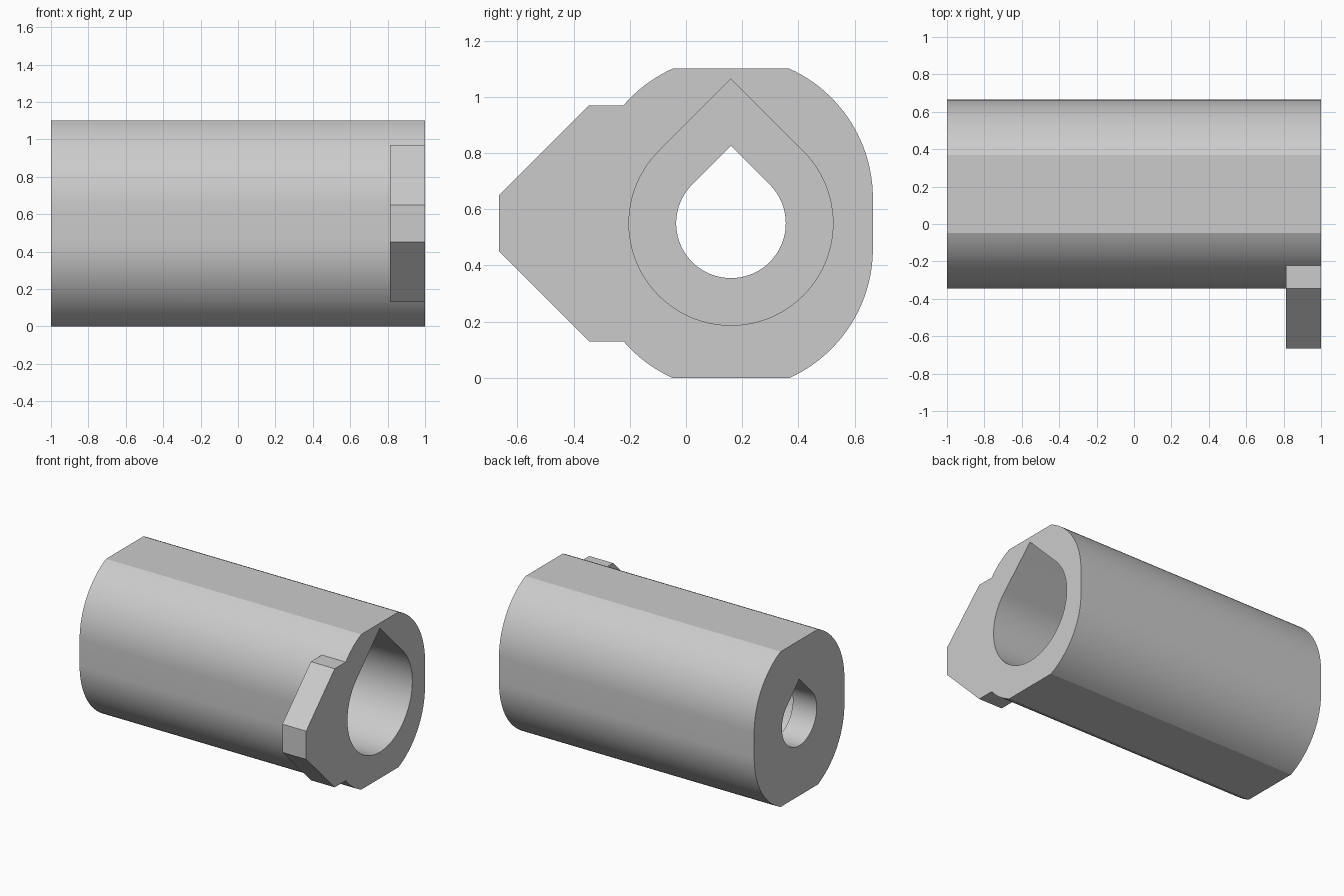
import bpy, bmesh
from math import sin, cos, radians, sqrt, asin, degrees

cube = bpy.data.objects.get("Cube")
if cube:
    bpy.data.objects.remove(cube, do_unlink=True)

AXIS_Y, AXIS_Z = 0.16, 0.55    # centre line of the barrel
WALL = 0.187                   # thickness of the lug and of the end wall

grey = bpy.data.materials.new("plain grey")
grey.use_nodes = True
colour = (0.6, 0.6, 0.6, 1)
grey.diffuse_color = colour
grey.node_tree.nodes["Principled BSDF"].inputs["Base Color"].default_value = colour


def arc(cy, cz, r, start, end, steps):
    angles = [radians(start + (end - start) * i / steps) for i in range(steps + 1)]
    return [(cy + r * cos(a), cz + r * sin(a)) for a in angles]


def prism(name, profile, x0, x1):
    """Extrude a (y, z) profile along x."""
    bm = bmesh.new()
    face = bm.faces.new([bm.verts.new((x0, y, z)) for y, z in profile])
    ext = bmesh.ops.extrude_face_region(bm, geom=[face])
    verts = [v for v in ext["geom"] if isinstance(v, bmesh.types.BMVert)]
    bmesh.ops.translate(bm, verts=verts, vec=(x1 - x0, 0, 0))
    bmesh.ops.recalc_face_normals(bm, faces=bm.faces)
    mesh = bpy.data.meshes.new(name)
    bm.to_mesh(mesh)
    bm.free()
    mesh.materials.append(grey)
    obj = bpy.data.objects.new(name, mesh)
    bpy.context.collection.objects.link(obj)
    return obj


def teardrop(r):
    """Round hole with a 45 degree pointed roof."""
    return arc(AXIS_Y, AXIS_Z, r, 135, 405, 72) + [(AXIS_Y, AXIS_Z + r * sqrt(2))]


def combine(target, tool, operation):
    tool.hide_render = True
    mod = target.modifiers.new(tool.name, "BOOLEAN")
    mod.operation = operation
    mod.solver = "EXACT"
    mod.object = tool
    bpy.ops.object.select_all(action="DESELECT")
    bpy.context.view_layer.objects.active = target
    target.select_set(True)
    bpy.ops.object.modifier_apply(modifier=mod.name)
    bpy.data.objects.remove(tool, do_unlink=True)


# Barrel: rounded sides, flat top and bottom
R, RISE = 0.505, 0.09
cut = degrees(asin((AXIS_Z - RISE) / R))
outline = []
for start, end, rise in ((0, cut, RISE), (180 - cut, 180, RISE),
                         (180, 180 + cut, -RISE), (360 - cut, 360, -RISE)):
    outline += arc(AXIS_Y, AXIS_Z + rise, R, start, end, 24)
barrel = prism("barrel", outline, -1, 1)

# Pointed lug at the open end
half = [(-0.21, 0.42), (-0.345, 0.42), (-0.665, 0.1)]
lug_outline = [(y, AXIS_Z + z) for y, z in half]
lug_outline += [(y, AXIS_Z - z) for y, z in reversed(half)]
combine(barrel, prism("lug", lug_outline, 1 - WALL, 1), "UNION")

# Wide bore from the open end, narrow bore through the end wall
combine(barrel, prism("wide_bore", teardrop(0.363), -1 + WALL, 1.1), "DIFFERENCE")
combine(barrel, prism("narrow_bore", teardrop(0.195), -1.1, -0.7), "DIFFERENCE")

bpy.ops.object.shade_smooth_by_angle(angle=radians(20))
